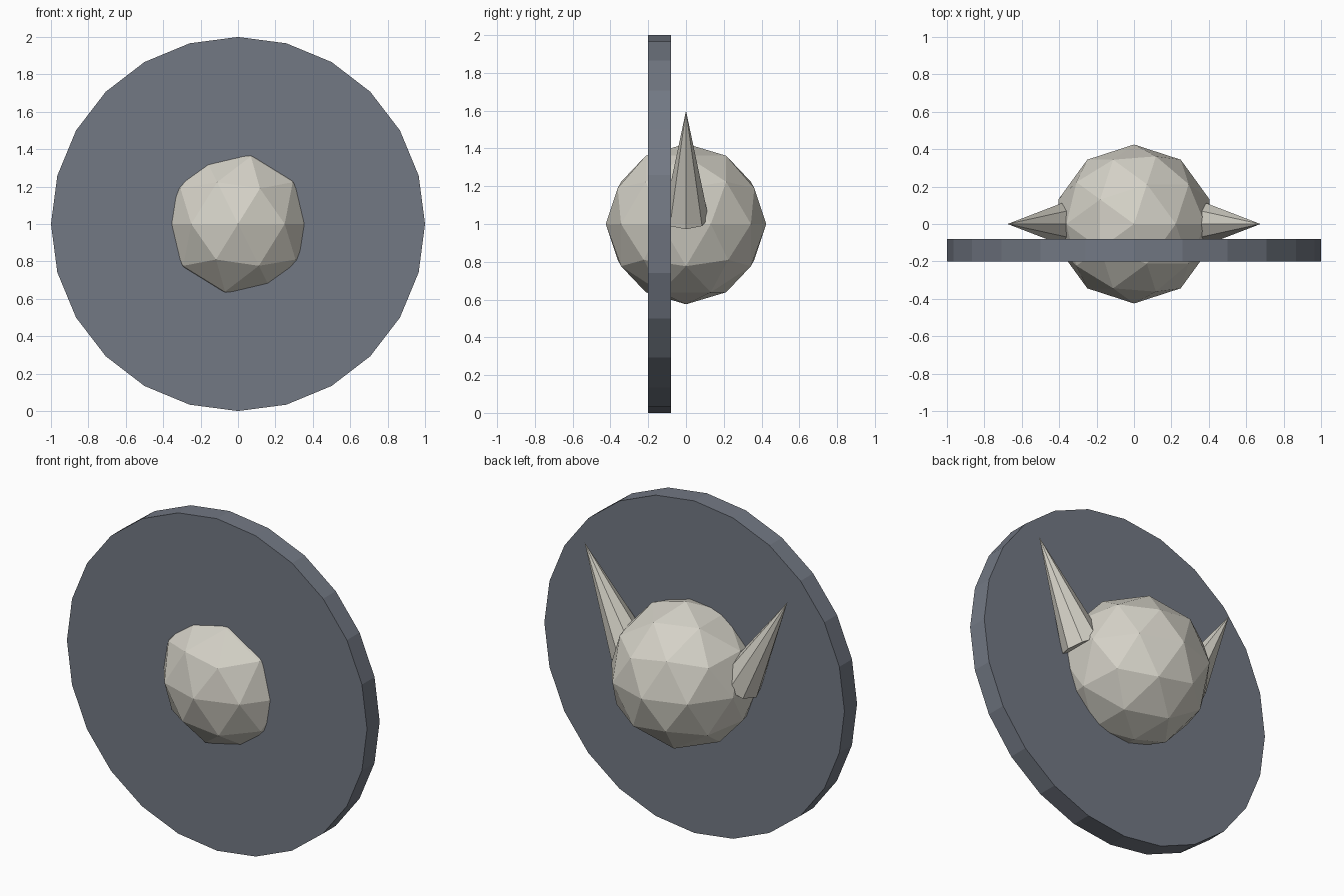
import bpy, math

if "Cube" in bpy.data.objects:
    bpy.data.objects.remove(bpy.data.objects["Cube"])


def material(name, rgb):
    m = bpy.data.materials.new(name)
    m.diffuse_color = (*rgb, 1)
    m.use_nodes = True
    m.node_tree.nodes["Principled BSDF"].inputs["Base Color"].default_value = m.diffuse_color
    return m


steel = material("blue grey", (0.17, 0.19, 0.23))
bone = material("bone", (0.66, 0.64, 0.57))


def finish(name, mat):
    ob = bpy.context.object
    ob.name = name
    ob.data.materials.append(mat)
    return ob


# upright disc, 24 sides
bpy.ops.mesh.primitive_cylinder_add(vertices=24, radius=1, depth=0.12,
                                    location=(0, -0.14, 1),
                                    rotation=(math.pi / 2, 0, 0))
finish("disc", steel)

# faceted ball through the disc
bpy.ops.mesh.primitive_ico_sphere_add(subdivisions=2, radius=0.425,
                                      location=(0, 0, 1))
finish("ball", bone)

# pair of spikes leaning outwards
for side, label in ((-1, "left"), (1, "right")):
    bpy.ops.mesh.primitive_cone_add(vertices=8, radius1=0.12, radius2=0,
                                    depth=0.65, location=(side * 0.52, 0, 1.315),
                                    rotation=(0, side * 0.5, 0))
    finish(label + "_spike", bone)
